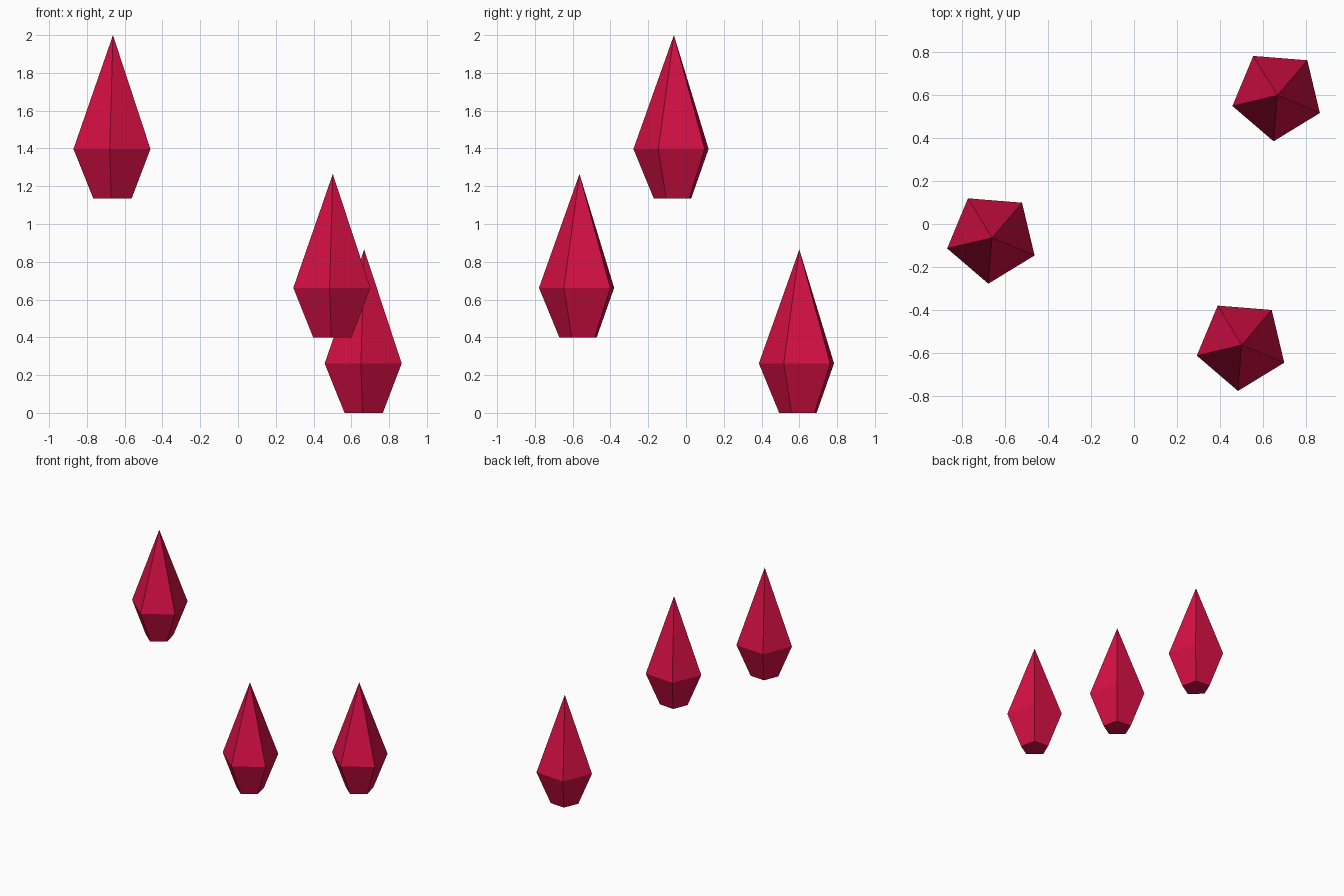
import bpy
import bmesh
from math import radians, cos, sin, tau

cube = bpy.data.objects.get("Cube")
if cube:
    bpy.data.objects.remove(cube, do_unlink=True)

# Single crimson material
crimson = bpy.data.materials.new("crimson")
crimson.use_nodes = True
color = (0.68, 0.005, 0.058, 1)
crimson.diffuse_color = color
crimson.node_tree.nodes["Principled BSDF"].inputs["Base Color"].default_value = color

SIDES = 5
TURN = radians(-22.6)


def ring(bm, radius, z):
    angles = [TURN + tau * i / SIDES for i in range(SIDES)]
    return [bm.verts.new((radius * cos(a), radius * sin(a), z)) for a in angles]


def crystal_mesh():
    """Five-sided gem: flat base, wide girdle, pointed tip."""
    bm = bmesh.new()
    base = ring(bm, 0.107, 0)
    girdle = ring(bm, 0.215, 0.262)
    tip = bm.verts.new((0, 0, 0.865))
    bm.faces.new(base[::-1])
    for i in range(SIDES):
        j = (i + 1) % SIDES
        bm.faces.new((base[i], base[j], girdle[j], girdle[i]))
        bm.faces.new((girdle[i], girdle[j], tip))
    mesh = bpy.data.meshes.new("crystal")
    bm.to_mesh(mesh)
    bm.free()
    mesh.materials.append(crimson)
    return mesh


# Three floating copies at different heights
mesh = crystal_mesh()
spots = {
    "high_crystal": (-0.662, -0.064, 1.135),
    "middle_crystal": (0.502, -0.564, 0.4),
    "low_crystal": (0.668, 0.6, 0),
}
for name, spot in spots.items():
    crystal = bpy.data.objects.new(name, mesh)
    crystal.location = spot
    bpy.context.collection.objects.link(crystal)
